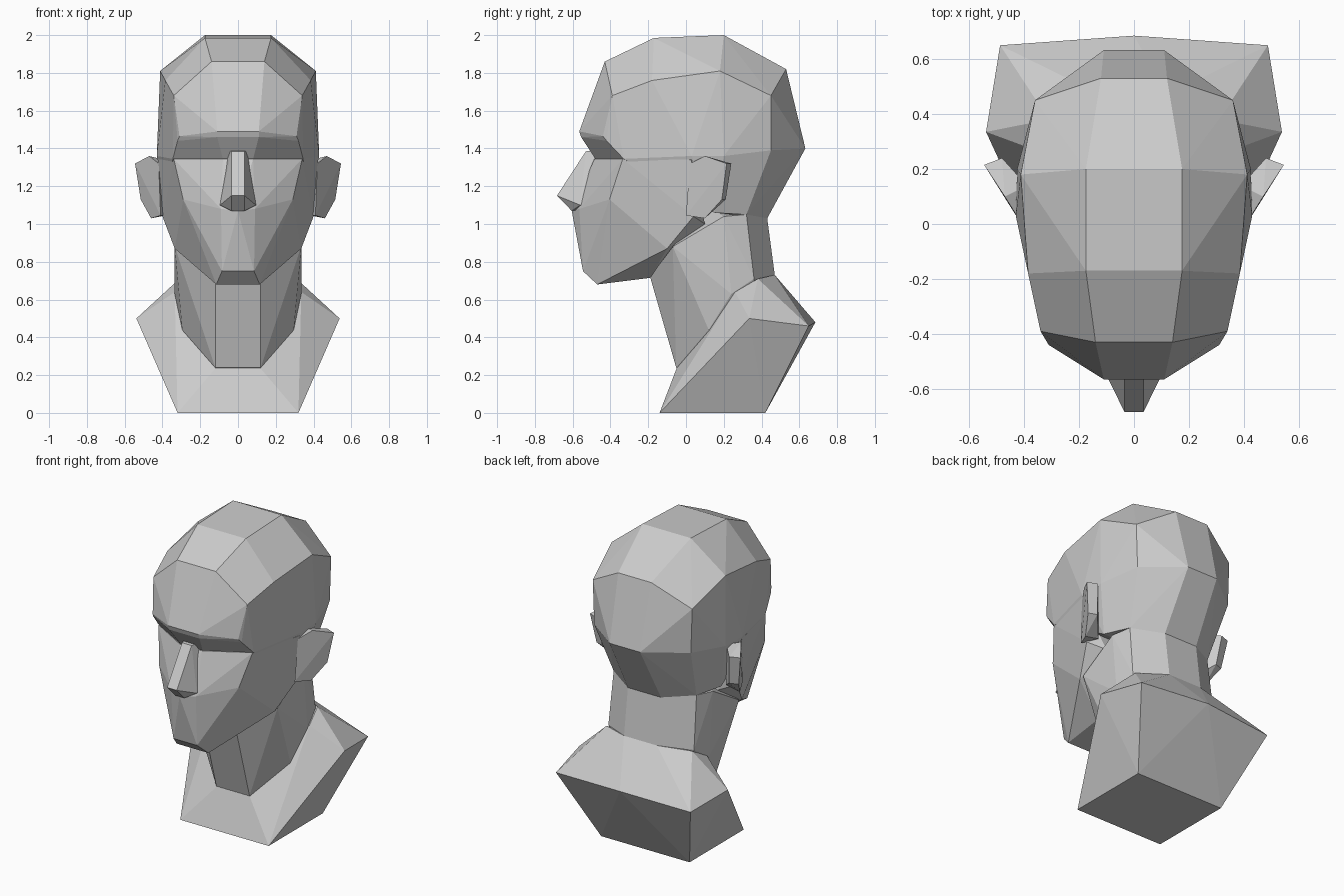
import bpy, bmesh, math


def hull(name, half, mirror_in_hull=True):
    """Planar block: convex hull of the points, mirrored across x = 0."""
    bm = bmesh.new()
    for x, y, z in half:
        bm.verts.new((x, y, z))
        if mirror_in_hull:
            bm.verts.new((-x, y, z))
    bmesh.ops.remove_doubles(bm, verts=bm.verts, dist=1e-4)
    res = bmesh.ops.convex_hull(bm, input=bm.verts)
    loose = {g for g in res["geom_interior"] + res["geom_unused"]
             if isinstance(g, bmesh.types.BMVert)}
    bmesh.ops.delete(bm, geom=list(loose), context='VERTS')
    bmesh.ops.dissolve_limit(bm, angle_limit=math.radians(2), verts=bm.verts, edges=bm.edges)
    bmesh.ops.recalc_face_normals(bm, faces=bm.faces)
    me = bpy.data.meshes.new(name)
    bm.to_mesh(me)
    bm.free()
    ob = bpy.data.objects.new(name, me)
    bpy.context.collection.objects.link(ob)
    return ob


# Cranium: centre strip, outer strip, brow underside and skull base
cranium = hull("head_bust", [
    (.11, -.565, 1.49), (.14, -.43, 1.86), (.175, -.17, 1.985),
    (.175, .20, 2.0), (.12, .53, 1.82), (.11, .632, 1.40),
    (.31, -.44, 1.465), (.34, -.39, 1.68), (.385, -.18, 1.76),
    (.412, .18, 1.81), (.36, .45, 1.68), (.35, .45, 1.39),
    (.11, -.555, 1.46), (.32, -.42, 1.44),
    (.08, -.48, 1.345), (.345, -.33, 1.345),
    (.43, .03, 1.36), (.425, .20, 1.36),
    (.12, .43, 1.03), (.30, .32, 1.05), (.36, .15, 1.06)])

# Face wedge: eye line, cheeks, mouth ridge, chin and jaw
face = hull("face", [
    (.08, -.485, 1.345), (.34, -.335, 1.345), (.29, -.405, 1.13),
    (0, -.605, 1.07), (.09, -.565, 1.08), (.085, -.545, .75),
    (.115, -.47, .68), (.12, -.19, .715), (.335, -.10, .87),
    (.40, .04, 1.04), (.425, .03, 1.34), (.30, .1, 1.0), (.2, -.2, 1.4)])

# Nose wedge
nose = hull("nose", [
    (.035, -.53, 1.385), (.035, -.683, 1.15), (.035, -.605, 1.07),
    (.095, -.56, 1.10), (.06, -.42, 1.39), (.095, -.42, 1.09)])

# Neck column
neck = hull("neck", [
    (.12, -.19, .72), (.335, -.07, .88), (.335, .20, 1.04), (.30, .32, 1.05),
    (.12, .43, 1.03), (.12, .47, .73), (.31, .36, .71), (.335, .24, .63),
    (.295, .12, .44), (.12, -.052, .24), (.1, .1, 1.1), (.12, .3, .1)])

# Chest and shoulder block
chest = hull("chest", [
    (.32, -.14, 0), (.32, .42, 0), (.538, .335, .50), (.487, .65, .46),
    (0, .685, .48), (.12, -.05, .235), (.335, .26, .64), (.31, .38, .71),
    (.12, .47, .73)])

# Ears, flaring outward to the rear
ear_pts = [(.42, .02, 1.32), (.47, .10, 1.36), (.545, .215, 1.32),
           (.515, .19, 1.13), (.46, .10, 1.03), (.41, 0, 1.045),
           (.48, .24, 1.32), (.46, .21, 1.13), (.39, .14, 1.34),
           (.36, .10, 1.05)]
ears = [hull(n, [(s * x, y, z) for x, y, z in ear_pts], False)
        for n, s in (("ear_left", 1), ("ear_right", -1))]

# Fuse everything into one closed form
for part in [face, nose, neck, chest] + ears:
    mod = cranium.modifiers.new("join_" + part.name, 'BOOLEAN')
    mod.operation = 'UNION'
    mod.solver = 'EXACT'
    mod.object = part
bpy.context.view_layer.objects.active = cranium
for mod in list(cranium.modifiers):
    bpy.ops.object.modifier_apply(modifier=mod.name)
for part in [face, nose, neck, chest] + ears:
    bpy.data.objects.remove(part)
